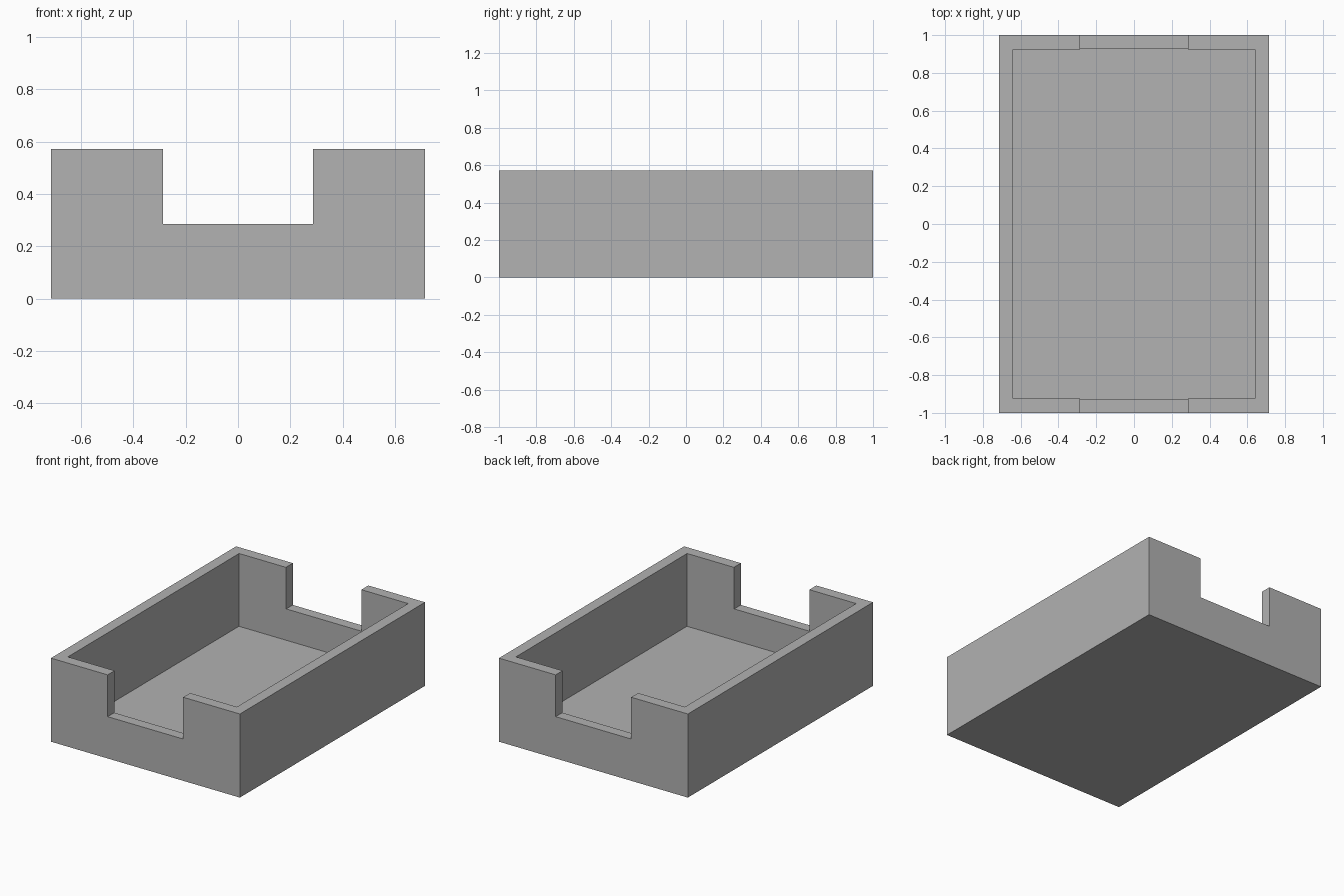
import bpy

# Remove the default cube
default = bpy.data.objects.get("Cube")
if default:
    bpy.data.objects.remove(default, do_unlink=True)

WIDTH, LENGTH, HEIGHT = 1.4286, 2.0, 0.5714
WALL = 0.0714          # wall and floor thickness
LIP = 0.0036           # overhang of the inner rim
LIP_HEIGHT = 0.014
NOTCH_WIDTH = 0.5714
NOTCH_BOTTOM = HEIGHT / 2

grey = bpy.data.materials.new("plain grey")
grey.use_nodes = True
colour = (0.445, 0.445, 0.445, 1)
grey.diffuse_color = colour
grey.node_tree.nodes["Principled BSDF"].inputs["Base Color"].default_value = colour


def box(name, width, length, bottom, top):
    """Box centred on x and y, between two heights."""
    bpy.ops.mesh.primitive_cube_add(size=1, location=(0, 0, (bottom + top) / 2))
    obj = bpy.context.object
    obj.name = name
    obj.scale = (width, length, top - bottom)
    bpy.ops.object.transform_apply(location=True, rotation=False, scale=True)
    return obj


def cut(target, cutter):
    """Subtract the cutter from the target and discard it."""
    cutter.hide_render = True
    mod = target.modifiers.new(cutter.name, "BOOLEAN")
    mod.operation = "DIFFERENCE"
    mod.solver = "EXACT"
    mod.object = cutter
    bpy.context.view_layer.objects.active = target
    bpy.ops.object.modifier_apply(modifier=mod.name)
    bpy.data.objects.remove(cutter, do_unlink=True)


# Solid tray body
tray = box("open_tray", WIDTH, LENGTH, 0, HEIGHT)
tray.data.materials.append(grey)

inner_width = WIDTH - 2 * WALL
inner_length = LENGTH - 2 * WALL

# Opening through the rim, slightly narrower than the cavity below it
cut(tray, box("rim_opening", inner_width - 2 * LIP, inner_length - 2 * LIP,
              NOTCH_BOTTOM, HEIGHT + 0.1))

# Main cavity under the rim
cut(tray, box("cavity", inner_width, inner_length, WALL, HEIGHT - LIP_HEIGHT))

# Notch through the front and back walls
cut(tray, box("end_notch", NOTCH_WIDTH, LENGTH + 0.2, NOTCH_BOTTOM, HEIGHT + 0.1))
